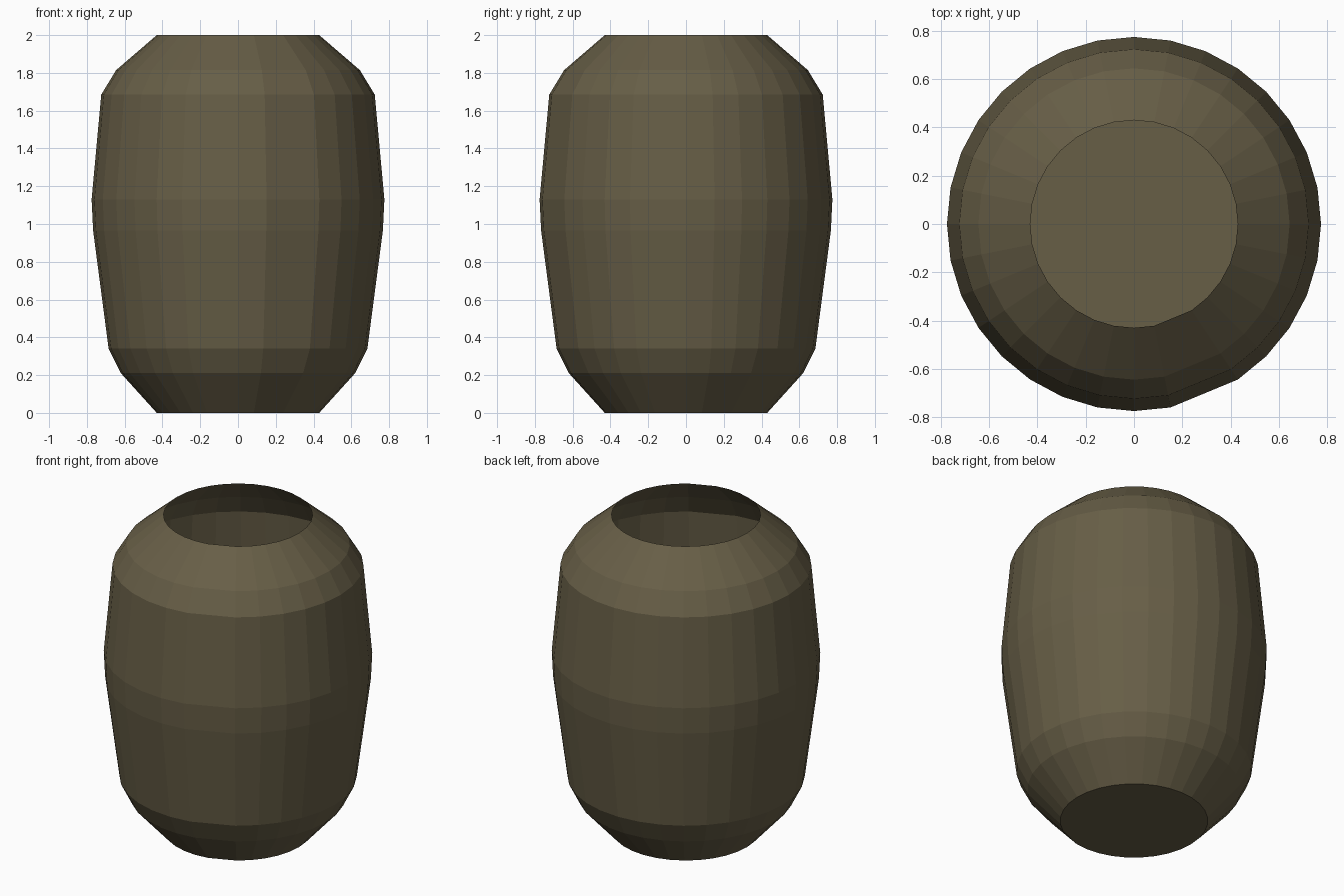
import bpy, bmesh, math

cube = bpy.data.objects.get("Cube")
if cube:
    bpy.data.objects.remove(cube, do_unlink=True)

SIDES = 32
SKIPPED = 26  # one wider facet at the front, left of centre

# Radius and height of each ring, from base to open rim
PROFILE = [(0.43, 0.0), (0.62, 0.21), (0.685, 0.34), (0.767, 0.965),
           (0.775, 1.13), (0.724, 1.685), (0.645, 1.815), (0.43, 2.0)]

# Dark olive clay
clay = bpy.data.materials.new("dark_olive_clay")
clay.use_nodes = True
colour = (0.135, 0.112, 0.062, 1.0)
clay.diffuse_color = colour
clay.node_tree.nodes["Principled BSDF"].inputs["Base Color"].default_value = colour

angles = [2 * math.pi * i / SIDES for i in range(SIDES) if i != SKIPPED]
count = len(angles)

# Thin-walled jar body: rings joined by flat facets
bm = bmesh.new()
rings = [[bm.verts.new((r * math.cos(a), r * math.sin(a), z)) for a in angles]
         for r, z in PROFILE]
for lower, upper in zip(rings, rings[1:]):
    for i in range(count):
        j = (i + 1) % count
        bm.faces.new((lower[i], lower[j], upper[j], upper[i]))

# Closed floor; the top stays open
bm.faces.new(list(reversed(rings[0])))

mesh = bpy.data.meshes.new("jar_body")
bm.to_mesh(mesh)
bm.free()
mesh.materials.append(clay)
jar = bpy.data.objects.new("jar_body", mesh)
bpy.context.collection.objects.link(jar)
